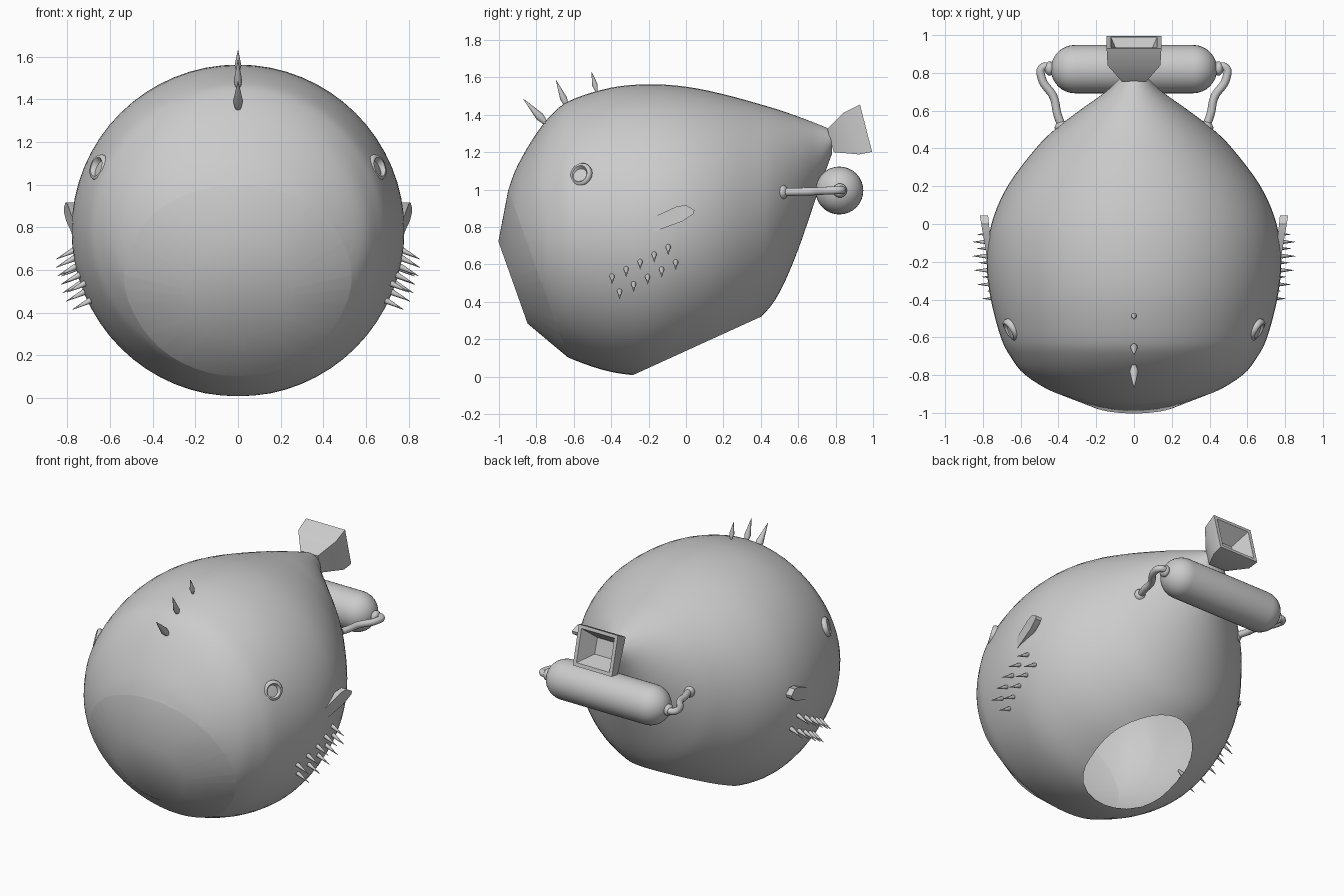
import bpy, bmesh
from math import sin, cos, pi, atan2, radians
from mathutils import Vector
from mathutils.bvhtree import BVHTree

if "Cube" in bpy.data.objects:
    bpy.data.objects.remove(bpy.data.objects["Cube"])


def finish(bm, name, angle=40):
    bmesh.ops.recalc_face_normals(bm, faces=bm.faces)
    me = bpy.data.meshes.new(name)
    bm.to_mesh(me)
    me.shade_smooth()
    me.set_sharp_from_angle(angle=radians(angle))
    ob = bpy.data.objects.new(name, me)
    bpy.context.collection.objects.link(ob)
    return ob


def loft(rings, cap_start=False, cap_end=False):
    bm = bmesh.new()
    vs = [[bm.verts.new(p) for p in r] for r in rings]
    n = len(vs[0])
    for a, b in zip(vs, vs[1:]):
        for i in range(n):
            j = (i + 1) % n
            bm.faces.new((a[i], a[j], b[j], b[i]))
    if cap_start:
        bm.faces.new(vs[0])
    if cap_end:
        bm.faces.new(vs[-1])
    return bm


def lathe(name, profile, origin, axis, n=24, angle=40):
    """Revolve (radius, distance along axis) points round an axis."""
    q = Vector(axis).to_track_quat('Z', 'Y')
    rings = [[Vector(origin) + q @ Vector((r * cos(2 * pi * i / n), r * sin(2 * pi * i / n), h))
              for i in range(n)] for r, h in profile]
    bm = loft(rings, True, True)
    return finish(bm, name, angle)


def spline(pts, steps):
    """Catmull-Rom interpolation through tuples."""
    out = []
    vs = [Vector(p) for p in pts]
    for i in range(len(vs) - 1):
        a, b, c, d = vs[max(i - 1, 0)], vs[i], vs[i + 1], vs[min(i + 2, len(vs) - 1)]
        for k in range(steps):
            t = k / steps
            out.append(0.5 * (2 * b + (c - a) * t + (2 * a - 5 * b + 4 * c - d) * t * t
                              + (3 * b - a - 3 * c + d) * t ** 3))
    return out + [vs[-1]]


# body: elliptical sections (y, top z, bottom z, half width), cut at mouth and belly
stations = [(-.97, .93, .64, .16), (-.95, 1.0, .56, .26), (-.90, 1.13, .42, .41), (-.80, 1.30, .25, .575),
            (-.70, 1.42, .145, .655), (-.60, 1.485, .09, .705), (-.40, 1.545, .025, .758),
            (-.20, 1.563, .01, .78), (0, 1.55, .07, .755), (.20, 1.51, .165, .67), (.40, 1.455, .32, .52),
            (.50, 1.425, .45, .42), (.60, 1.39, .68, .29), (.70, 1.352, .97, .15), (.78, 1.318, 1.19, .065)]
N = 64
rings = []
for y, top, bot, w in spline(stations, 4):
    rings.append([(w * sin(2 * pi * i / N), y, (top + bot) / 2 + (top - bot) / 2 * cos(2 * pi * i / N))
                  for i in range(N)])
body = loft(rings, True, True)


def cut(point, normal):
    res = bmesh.ops.bisect_plane(body, geom=body.verts[:] + body.edges[:] + body.faces[:], dist=1e-5,
                                 plane_co=point, plane_no=normal, clear_outer=True)
    return [v.co.copy() for v in res['geom_cut'] if isinstance(v, bmesh.types.BMVert)]


mouth_n = Vector((0, -.90, -.32)).normalized()
rim = cut((0, -.95, 1.0), mouth_n)
cut((0, -.28, .01), (0, .31, -.68))
tree = BVHTree.FromBMesh(body)
finish(body, "fish_body")

# face plate: rim loop stepped in to a smaller flat cap
c = Vector((0, -.79, .55))
u = Vector((0, -.32, .90)).normalized()
rim.sort(key=lambda p: atan2(p.x, (p - c).dot(u)))
c2 = c + mouth_n * .143
finish(loft([rim, [c2 + (p - c) * .49 for p in rim]], False, True), "face_plate", 60)

# tail nozzle: hollow flared box
def quad(hx, yt, zt, yb, zb):
    return [(-hx, yt, zt), (hx, yt, zt), (hx, yb, zb), (-hx, yb, zb)]


finish(loft([quad(.065, .755, 1.325, .79, 1.2), quad(.14, .84, 1.41, .925, 1.188),
             quad(.145, .93, 1.455, .995, 1.202), quad(.122, .935, 1.433, .989, 1.224),
             quad(.07, .84, 1.35, .87, 1.25)], True, True), "tail_nozzle", 35)

# air tank: capsule across the back
R, L = .128, .312
half = [(R * cos(pi / 2 * i / 8), L + R * sin(pi / 2 * i / 8)) for i in range(8)] + [(.004, L + R)]
lathe("air_tank", [(r, -h) for r, h in reversed(half)] + half, (0, .82, .995), (1, 0, 0), 32)

# dorsal spikes: kite profiles
for i, (b, t) in enumerate([((-.74, 1.345), (-.87, 1.485)), ((-.635, 1.44), (-.695, 1.585)),
                            ((-.478, 1.525), (-.505, 1.63))]):
    b, t = Vector((0, *b)), Vector((0, *t))
    h = (t - b).length
    w = .024 - .004 * i
    lathe(f"dorsal_spike_{i}", [(w * .4, 0), (w, h * .32), (.001, h)], b, t - b, 10, 60)

fin = [(-.185, .77), (-.18, .85), (-.05, .91), (0, .917), (.045, .89), (.04, .87), (-.02, .83)]
cheek = [(-.395 + .075 * i, .53 + .039 * i) for i in range(5)] + \
        [(-.355 + .075 * i, .45 + .039 * i) for i in range(5)]

for s, side in ((1, "right"), (-1, "left")):
    # eye: raised ring with a dished centre
    lathe(f"eye_{side}", [(.05, -.05), (.06, 0), (.064, .02), (.058, .034), (.046, .036),
                          (.038, .026), (.026, .004), (.01, -.004)],
          (s * .635, -.55, 1.075), (s * .8, -.5, .25), 24, 60)

    # side fin: leaf leaning away from the body
    finish(loft([[(s * (.75 + (y + .18) * .1), y, z) for y, z in fin],
                 [(s * (.778 + (y + .18) * .17), y, z) for y, z in fin]], True, True), f"side_fin_{side}", 30)

    # cheek spikes: two rows of small cones slanting down
    for i, (y, z) in enumerate(cheek):
        x = tree.ray_cast(Vector((2 * s, y, z)), Vector((-s, 0, 0)))[0].x
        b, t = Vector((x - s * .03, y, z + .025)), Vector((x + s * .088, y, z - .035))
        lathe(f"cheek_spike_{side}_{i}", [(.008, 0), (.014, .04), (.001, (t - b).length)], b, t - b, 8, 60)

    # air hose with end collars
    cu = bpy.data.curves.new(f"air_hose_{side}", 'CURVE')
    cu.dimensions = '3D'
    cu.bevel_depth = .022
    cu.bevel_resolution = 3
    sp = cu.splines.new('BEZIER')
    path = [(.42, .822, .995), (.485, .828, .997), (.488, .77, .995), (.425, .67, .99),
            (.405, .58, .988), (.37, .49, .985)]
    sp.bezier_points.add(len(path) - 1)
    for p, (x, y, z) in zip(sp.bezier_points, path):
        p.co = (s * x, y, z)
        p.handle_left_type = p.handle_right_type = 'AUTO'
    sp.resolution_u = 8
    bpy.context.collection.objects.link(bpy.data.objects.new(cu.name, cu))
    ring = [(.022, -.025), (.036, -.012), (.038, .004), (.022, .02)]
    lathe(f"hose_tank_collar_{side}", ring, (s * .45, .823, .995), (s, 0, 0), 16, 60)
    lathe(f"hose_body_collar_{side}", ring, (s * .385, .52, .986), (s * .4, .9, 0), 16, 60)
